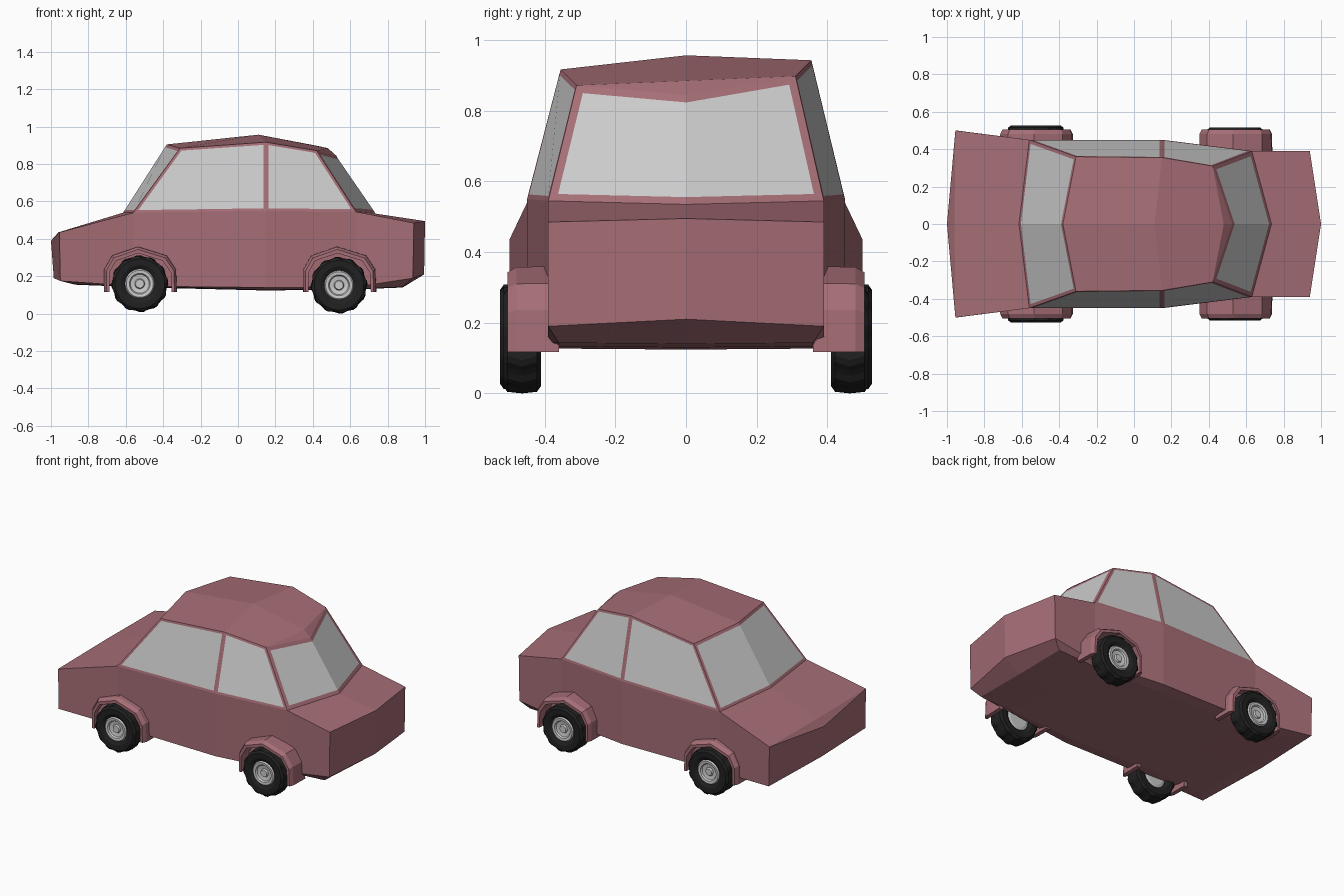
import bpy, bmesh, math

if "Cube" in bpy.data.objects:
    bpy.data.objects.remove(bpy.data.objects["Cube"])


def material(name, rgb):
    m = bpy.data.materials.new(name)
    m.diffuse_color = (*rgb, 1)
    m.use_nodes = True
    m.node_tree.nodes["Principled BSDF"].inputs["Base Color"].default_value = m.diffuse_color
    return m


PAINT = material("paint", (0.38, 0.155, 0.18))
GLASS = material("glass", (0.52, 0.52, 0.52))
RUBBER = material("rubber", (0.015, 0.015, 0.015))
METAL = material("metal", (0.7, 0.7, 0.7))


def finish(bm, name, *mats):
    bmesh.ops.recalc_face_normals(bm, faces=bm.faces[:])
    me = bpy.data.meshes.new(name)
    bm.to_mesh(me)
    bm.free()
    for m in mats:
        me.materials.append(m)
    ob = bpy.data.objects.new(name, me)
    bpy.context.collection.objects.link(ob)
    return ob


# Body: named points for one half, mirrored across y = 0
P = {
    "E0": (-0.985, 0, 0.19), "E1": (-1, 0, 0.39), "K": (-0.96, 0, 0.435),
    "R": (-0.615, 0, 0.54), "W": (0.735, 0, 0.535),
    "N0": (0.995, 0, 0.21), "N1": (1, 0, 0.495),
    "RT": (-0.38, 0, 0.905), "PK": (0.11, 0, 0.957),
    "FT": (0.48, 0, 0.885), "FG": (0.525, 0, 0.845),
    "T1": (-0.31, 0.36, 0.885), "T2": (0.15, 0.355, 0.93), "T3": (0.42, 0.31, 0.885),
}
floor = [(-0.87, 0.42, 0.158), (-0.5, 0.38, 0.143), (0.15, 0.38, 0.127),
         (0.63, 0.36, 0.133), (0.88, 0.36, 0.143)]
low = [(-0.95, 0.5, 0.175), (-0.56, 0.45, 0.147), (0.15, 0.45, 0.14),
       (0.63, 0.39, 0.143), (0.935, 0.39, 0.19)]
belt = [(-0.955, 0.5, 0.435), (-0.56, 0.45, 0.54), (0.15, 0.45, 0.55),
        (0.63, 0.39, 0.545), (0.94, 0.39, 0.485)]
for i in range(5):
    P[f"F{i}"], P[f"L{i}"], P[f"B{i}"] = floor[i], low[i], belt[i]
    P[f"C{i}"] = (floor[i][0], 0, floor[i][2] - 0.003)

bm = bmesh.new()
verts = {}


def vert(key, side):
    x, y, z = P[key]
    k = (key, side if y else 0)
    if k not in verts:
        if key in ("T2", "T3"):          # roof leans a little to one side
            z += 0.013 * side
        verts[k] = bm.verts.new((x, y * side, z))
    return verts[k]


def face(keys):
    return [bm.faces.new([vert(k, s) for k in keys.split()][::s]) for s in (1, -1)]


for i in range(4):
    j = i + 1
    face(f"C{i} C{j} F{j} F{i}")
    face(f"F{i} F{j} L{j} L{i}")
    face(f"L{i} L{j} B{j} B{i}")
for keys in ("C0 F0 L0 E0", "E0 L0 B0 E1", "E1 B0 K", "K B0 B1 R",
             "C4 F4 L4 N0", "N0 L4 B4 N1", "N1 B4 B3 W",
             "FG T3 FT", "RT T1 T2 PK", "PK T2 T3 FT"):
    face(keys)
rear = face("R B1 T1 RT")
screen = face("W B3 T3 FG")
side_panes = face("B1 B2 T2 T1") + face("B2 B3 T3 T2")

# Windows inset into the cabin faces
bmesh.ops.recalc_face_normals(bm, faces=bm.faces[:])
for group, t in [(rear, 0.018), (screen, 0.024)] + [([f], 0.014) for f in side_panes]:
    bmesh.ops.inset_region(bm, faces=group, thickness=t, use_even_offset=True)
    for f in group:
        f.material_index = 1
finish(bm, "car_body", PAINT, GLASS)


# Wheel arches: a cross-section swept along a seven-point arch
ARCH = [(-0.192, 0), (-0.192, 0.12), (-0.15, 0.195), (-0.01, 0.243),
        (0.145, 0.195), (0.195, 0.12), (0.2, 0)]
SECTION = [(1, 0.36), (0.99, 0.48), (0.93, 0.505), (0.85, 0.505), (0.85, 0.36)]


def arch(name, cx, side):
    bm = bmesh.new()
    rings = [[bm.verts.new((cx + x * s, y * side, 0.117 + z * s)) for s, y in SECTION]
             for x, z in ARCH]
    n = len(SECTION)
    for a, b in zip(rings, rings[1:]):
        for k in range(n):
            bm.faces.new((a[k], a[(k + 1) % n], b[(k + 1) % n], b[k]))
    bm.faces.new(rings[0])
    bm.faces.new(rings[-1])
    finish(bm, name, PAINT)


# Wheels: profiles of (radius, offset) turned about the y axis
TYRE = [(0.078, -0.04), (0.1, -0.052), (0.132, -0.053), (0.148, -0.042), (0.152, 0),
        (0.148, 0.042), (0.132, 0.053), (0.1, 0.052), (0.078, 0.04)]
RIM = [(0, 0.042), (0.022, 0.042), (0.027, 0.032), (0.05, 0.036), (0.056, 0.046),
       (0.072, 0.048), (0.082, 0.036), (0.082, -0.036), (0.06, -0.042), (0, -0.042)]


def turned(name, profile, loc, side, mat, closed=False, tread=False, seg=48):
    bm = bmesh.new()
    rings = []
    for i in range(seg):
        ring = []
        for r, y in profile:
            # chevron tread: every other block is cut a little lower
            shift = 0.6 * abs(y) / 0.042 if tread and r > 0.14 else 0
            a = 2 * math.pi * (i + shift) / seg
            if tread and r > 0.14 and i % 4 > 1:
                r -= 0.006
            ring.append(bm.verts.new((loc[0] + r * math.cos(a), loc[1] + y * side,
                                      loc[2] + r * math.sin(a))))
        rings.append(ring)
    n = len(profile)
    for i in range(seg):
        a, b = rings[i], rings[(i + 1) % seg]
        for k in range(n if closed else n - 1):
            bm.faces.new((a[k], a[(k + 1) % n], b[(k + 1) % n], b[k]))
    bmesh.ops.remove_doubles(bm, verts=bm.verts[:], dist=1e-5)
    finish(bm, name, mat)


for end, cx, wy, wz in (("left", -0.525, 0.474, 0.16), ("right", 0.54, 0.464, 0.152)):
    for side, tag in ((-1, "front"), (1, "back")):
        part = f"{tag}_{end}"
        arch(f"wheel_arch_{part}", cx, side)
        loc = (cx, wy * side, wz)
        turned(f"tyre_{part}", TYRE, loc, side, RUBBER, closed=True, tread=True)
        turned(f"rim_{part}", RIM, loc, side, METAL)
